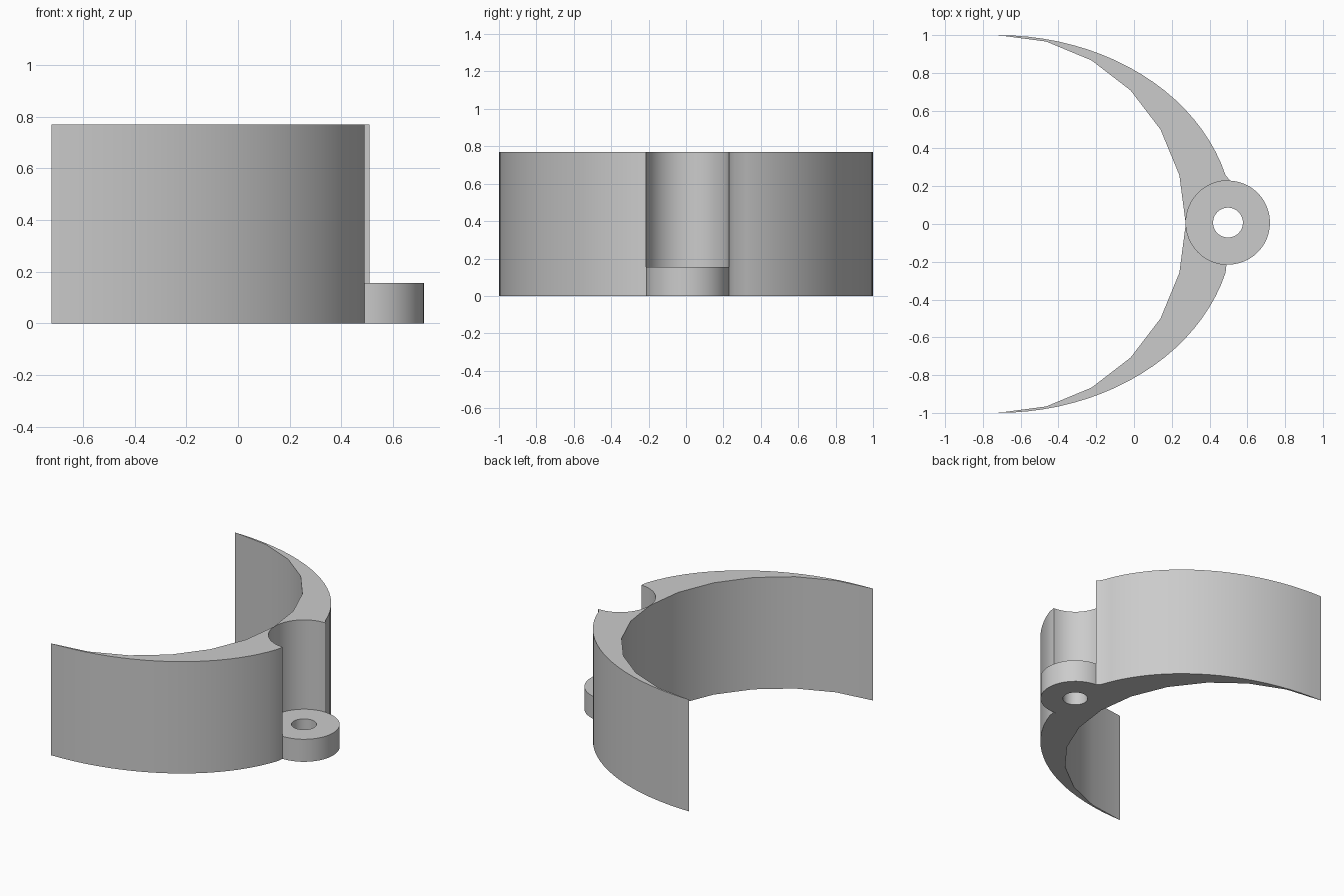
import bpy, bmesh
from math import sin, cos, radians

default = bpy.data.objects.get("Cube")
if default:
    bpy.data.objects.remove(default, do_unlink=True)

HEIGHT, LUG_HEIGHT = 0.77, 0.155
ARC_X = -0.723                      # centre of the band's curves
LUG = (0.4975, 0.0075)              # centre of the screw lug
LUG_R, HOLE_R = 0.2225, 0.079

grey = bpy.data.materials.new("plain grey")
grey.use_nodes = True
colour = (0.6, 0.6, 0.6, 1)
grey.diffuse_color = colour
grey.node_tree.nodes["Principled BSDF"].inputs["Base Color"].default_value = colour


def arc(centre, rx, ry, angles):
    return [(centre[0] + rx * cos(radians(a)), centre[1] + ry * sin(radians(a)))
            for a in angles]


def finish(name, bm):
    bmesh.ops.recalc_face_normals(bm, faces=bm.faces)
    mesh = bpy.data.meshes.new(name)
    bm.to_mesh(mesh)
    bm.free()
    mesh.materials.append(grey)
    obj = bpy.data.objects.new(name, mesh)
    bpy.context.collection.objects.link(obj)
    bpy.ops.object.select_all(action='DESELECT')
    obj.select_set(True)
    bpy.context.view_layer.objects.active = obj
    bpy.ops.object.shade_smooth_by_angle(angle=radians(30))


def extrude_up(bm, faces, height):
    new = bmesh.ops.extrude_face_region(bm, geom=faces, use_keep_orig=True)["geom"]
    verts = [v for v in new if isinstance(v, bmesh.types.BMVert)]
    bmesh.ops.translate(bm, verts=verts, vec=(0, 0, height))


# Crescent band: elliptical outside, coarser round inside, pocket for a screw
centre = (ARC_X, 0)
outer = arc(centre, 1.25, 1, [-90 + 3.75 * i for i in range(49)])
lower = [p for p in outer if p[1] < -0.235]
upper = [p for p in outer if p[1] > 0.25]
pocket = arc(LUG, LUG_R, LUG_R, [268] + [262.5 - 7.5 * i for i in range(23)] + [87])
inner = arc(centre, 0.997, 1, range(75, -90, -15))

bm = bmesh.new()
outline = lower + pocket + upper + inner
base = bm.faces.new([bm.verts.new((x, y, 0)) for x, y in outline])
extrude_up(bm, [base], HEIGHT)
finish("crescent_band", bm)

# Screw lug: short ring seated in the pocket
bm = bmesh.new()
angles = [7.5 * i for i in range(48)]
rim, hole = [[bm.verts.new((x, y, 0)) for x, y in arc(LUG, r, r, angles)]
             for r in (LUG_R, HOLE_R)]
ring = [bm.faces.new((rim[i - 1], rim[i], hole[i], hole[i - 1])) for i in range(48)]
extrude_up(bm, ring, LUG_HEIGHT)
finish("screw_lug", bm)
